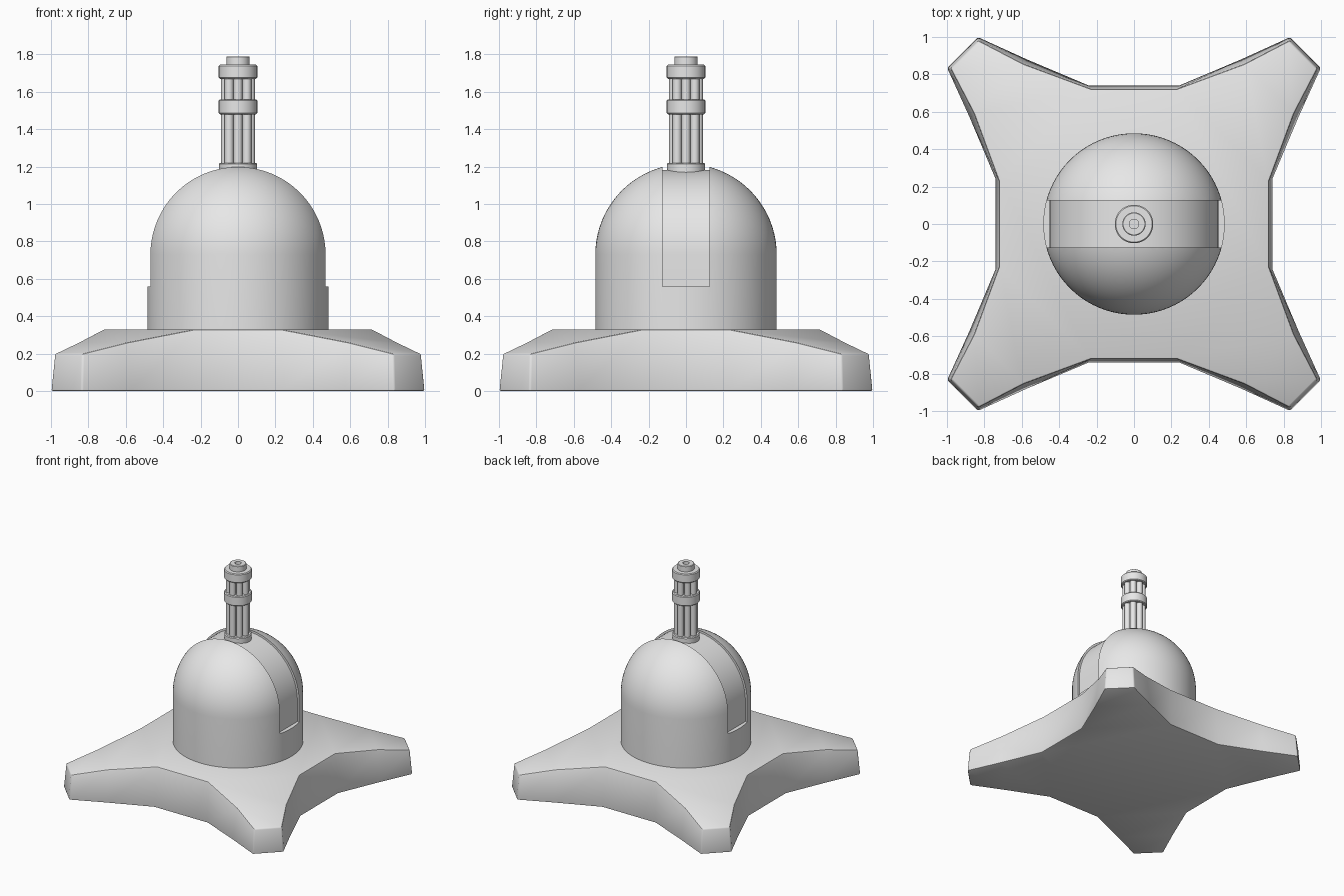
import bpy, bmesh
from math import sin, cos, pi, radians

if "Cube" in bpy.data.objects:
    bpy.data.objects.remove(bpy.data.objects["Cube"], do_unlink=True)

grey = bpy.data.materials.new("light grey")
grey.use_nodes = True
COLOUR = (0.8, 0.8, 0.8, 1)
grey.diffuse_color = COLOUR
grey.node_tree.nodes["Principled BSDF"].inputs["Base Color"].default_value = COLOUR


def add_object(name, bm):
    bmesh.ops.recalc_face_normals(bm, faces=bm.faces)
    mesh = bpy.data.meshes.new(name)
    bm.to_mesh(mesh)
    bm.free()
    mesh.materials.append(grey)
    obj = bpy.data.objects.new(name, mesh)
    bpy.context.collection.objects.link(obj)
    return obj


def finish(obj, angle=35):
    """Apply modifiers, then smooth with sharp edges kept."""
    bpy.ops.object.select_all(action="DESELECT")
    bpy.context.view_layer.objects.active = obj
    obj.select_set(True)
    for mod in list(obj.modifiers):
        bpy.ops.object.modifier_apply(modifier=mod.name)
    bpy.ops.object.shade_smooth_by_angle(angle=radians(angle))


def lathe(name, profile, steps=48, place=(0, 0)):
    """Spin (radius, z) points around a vertical axis."""
    bm = bmesh.new()
    verts = [bm.verts.new((r, 0, z)) for r, z in profile]
    edges = [bm.edges.new(pair) for pair in zip(verts, verts[1:])]
    bmesh.ops.spin(bm, geom=verts + edges, cent=(0, 0, 0), axis=(0, 0, 1),
                   angle=2 * pi, steps=steps, use_duplicate=False)
    bmesh.ops.remove_doubles(bm, verts=bm.verts, dist=0.0001)
    bmesh.ops.translate(bm, verts=bm.verts, vec=(*place, 0))
    return add_object(name, bm)


def disc(r, z0, z1, b=0.006):
    return [(0, z0), (r - b, z0), (r, z0 + b), (r, z1 - b), (r - b, z1), (0, z1)]


# Four-armed base: one arm's half outline, mirrored and turned four times
def star_ring(bm, half):
    side = half + [(y, x, z) for x, y, z in reversed(half)]
    ring = []
    for k in range(4):
        c, s = round(cos(k * pi / 2)), round(sin(k * pi / 2))
        ring += [bm.verts.new((c * x - s * y, s * x + c * y, z)) for x, y, z in side]
    return ring


bm = bmesh.new()
low = star_ring(bm, [(0.74, 0.24, 0), (0.88, 0.57, 0), (1.0, 0.835, 0)])
high = star_ring(bm, [(0.722, 0.23, 0.33), (0.855, 0.59, 0.26), (0.98, 0.83, 0.2)])
n = len(low)
for i in range(n):
    j = (i + 1) % n
    bm.faces.new((low[i], low[j], high[j], high[i]))
for ring in (low, high):
    for a in range(0, n, 6):
        v = ring[a:a + 6]
        bm.faces.new((v[0], v[1], v[4], v[5]))
        bm.faces.new((v[1], v[2], v[3], v[4]))
    bm.faces.new([ring[a + k] for a in range(0, n, 6) for k in (0, 5)])
base = add_object("star_base", bm)
bevel = base.modifiers.new("soft_edges", "BEVEL")
bevel.width = 0.01
bevel.segments = 2
bevel.limit_method = "ANGLE"
bevel.angle_limit = radians(40)
finish(base)

# Domed turret
R, SPRING = 0.485, 0.73
arc = [(R * cos(t * pi / 40), SPRING + R * sin(t * pi / 40)) for t in range(20)]
dome = lathe("turret_dome", [(0, 0.3), (R, 0.3)] + arc + [(0, SPRING + R)], 80)

# Arch-shaped cutter for the slot over the dome
SLOT, FLOOR = 0.125, 0.452


def arch(r):
    curve = [(r * cos(t * pi / 48), SPRING + r * sin(t * pi / 48)) for t in range(49)]
    return [(r, 0.56)] + curve + [(-r, 0.56)]


bm = bmesh.new()
rows = [[bm.verts.new((x, y, z)) for x, z in arch(r)]
        for r, y in ((FLOOR, -SLOT), (0.6, -SLOT), (0.6, SLOT), (FLOOR, SLOT))]
for a, b in zip(rows, rows[1:] + rows[:1]):
    for i in range(len(a) - 1):
        bm.faces.new((a[i], a[i + 1], b[i + 1], b[i]))
for end in (0, -1):
    bm.faces.new([row[end] for row in rows])
cutter = add_object("slot_cutter", bm)
cutter.hide_render = True
cut = dome.modifiers.new("slot", "BOOLEAN")
cut.operation = "DIFFERENCE"
cut.solver = "EXACT"
cut.object = cutter
finish(dome)
bpy.data.objects.remove(cutter, do_unlink=True)

# Barrel cluster: mount, rods, collars and hollow muzzle
finish(lathe("barrel_mount", disc(0.102, 1.16, 1.22)))
finish(lathe("centre_rod", disc(0.04, 1.2, 1.72), 24))
for k in range(8):
    a = k * pi / 4
    rod = lathe(f"barrel_rod_{k + 1}", disc(0.024, 1.2, 1.72, 0.002), 16,
                (0.067 * cos(a), 0.067 * sin(a)))
    finish(rod)
finish(lathe("lower_collar", disc(0.103, 1.48, 1.56)))
finish(lathe("upper_collar", disc(0.103, 1.67, 1.745)))
finish(lathe("muzzle", [(0, 1.72), (0.062, 1.72), (0.062, 1.787), (0.058, 1.79),
                        (0.025, 1.79), (0.025, 1.75), (0, 1.75)]))
